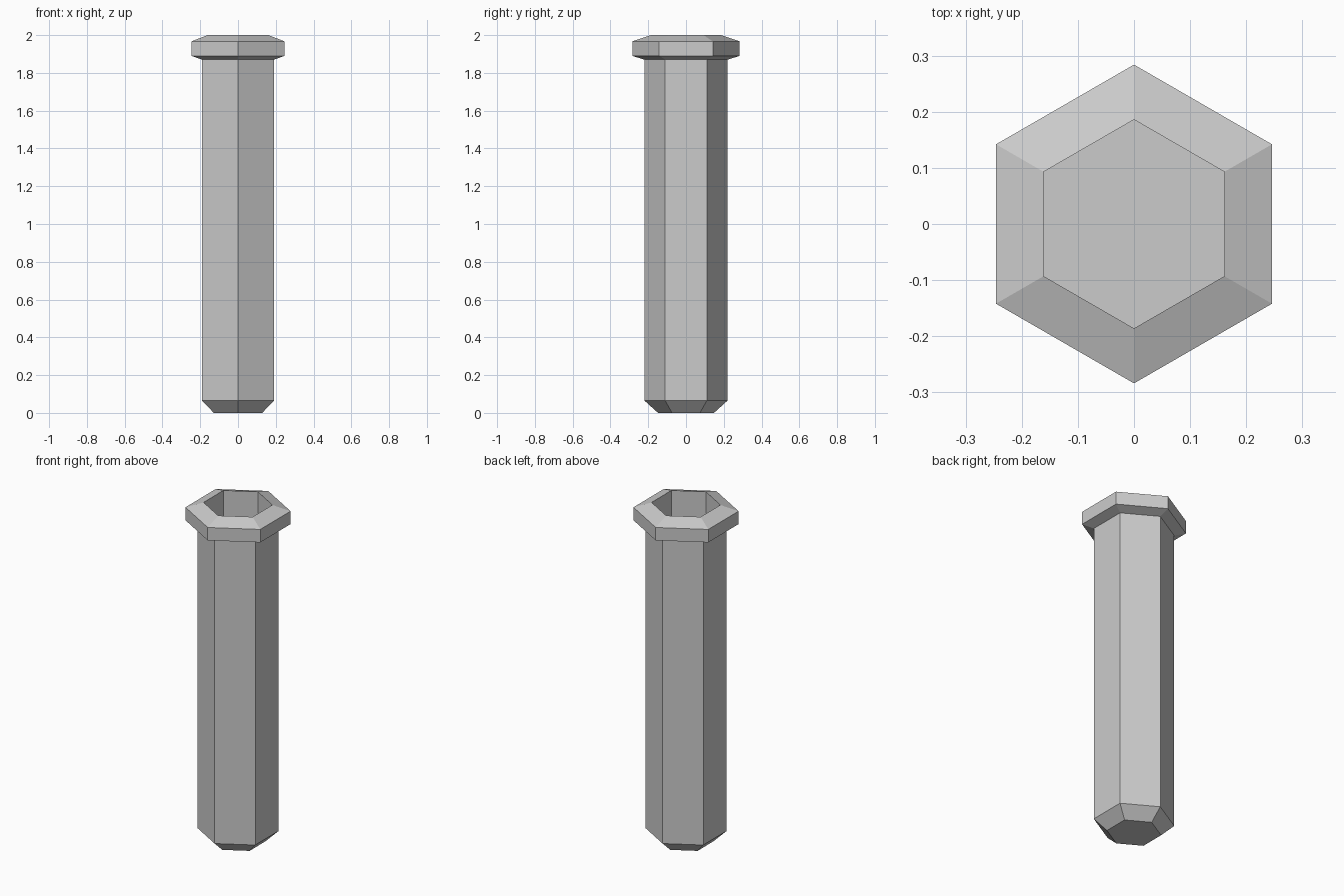
import bpy, bmesh, math

if "Cube" in bpy.data.objects:
    bpy.data.objects.remove(bpy.data.objects["Cube"])

SIDES = 6
# (circumradius, height) from outer base, up over the rim, down the bore to its floor
PROFILE = [(0.148, 0.0), (0.22, 0.065), (0.22, 1.87), (0.284, 1.89),
           (0.284, 1.967), (0.186, 2.0), (0.186, 0.065)]


def ring(bm, radius, z):
    # Hexagon with corners on the y axis
    return [bm.verts.new((radius * math.cos(a), radius * math.sin(a), z))
            for a in (math.pi / 2 + i * math.tau / SIDES for i in range(SIDES))]


bm = bmesh.new()
rings = [ring(bm, r, z) for r, z in PROFILE]

# Walls between neighbouring rings
for low, high in zip(rings, rings[1:]):
    for i in range(SIDES):
        j = (i + 1) % SIDES
        bm.faces.new((low[i], low[j], high[j], high[i]))

# Closed base and bore floor
bm.faces.new(rings[0][::-1])
bm.faces.new(rings[-1])
bmesh.ops.recalc_face_normals(bm, faces=bm.faces[:])

mesh = bpy.data.meshes.new("hexagonal_tube")
bm.to_mesh(mesh)
bm.free()
bpy.context.collection.objects.link(bpy.data.objects.new("hexagonal_tube", mesh))
